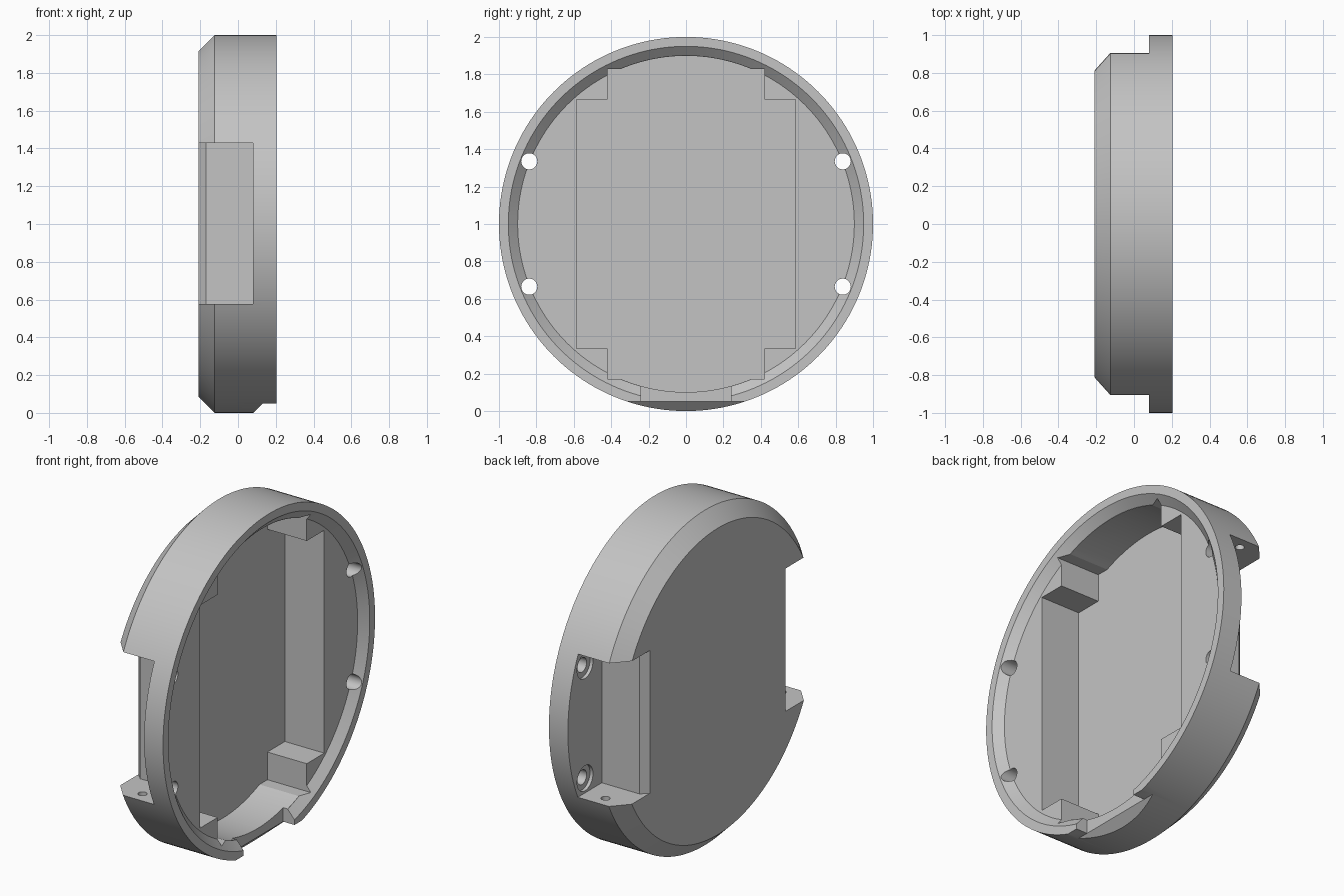
import bpy, bmesh, math
from mathutils import Vector

old = bpy.data.objects.get("Cube")
if old:
    bpy.data.objects.remove(old, do_unlink=True)

grey = bpy.data.materials.new("plain_grey")
grey.use_nodes = True
grey.diffuse_color = (0.55, 0.55, 0.55, 1)
grey.node_tree.nodes["Principled BSDF"].inputs["Base Color"].default_value = (0.55, 0.55, 0.55, 1)


def finish(bm, name):
    bmesh.ops.remove_doubles(bm, verts=bm.verts, dist=1e-5)
    bmesh.ops.recalc_face_normals(bm, faces=bm.faces)
    mesh = bpy.data.meshes.new(name)
    bm.to_mesh(mesh)
    bm.free()
    mesh.materials.append(grey)
    obj = bpy.data.objects.new(name, mesh)
    bpy.context.collection.objects.link(obj)
    return obj


def revolve(name, profile, y=0, z=1, steps=160):
    """Turn an (x, radius) profile about a line along x."""
    bm = bmesh.new()
    verts = [bm.verts.new((x, y, z + r)) for x, r in profile]
    edges = [bm.edges.new(pair) for pair in zip(verts, verts[1:])]
    bmesh.ops.spin(bm, geom=verts + edges, cent=(0, y, z), axis=(1, 0, 0),
                   angle=math.tau, steps=steps)
    return finish(bm, name)


def prism(name, outline, axis, low, high):
    """Extrude an outline along an axis; the two other axes stay in order."""
    def place(a, b, c):
        co = [a, b]
        co.insert("xyz".index(axis), c)
        return co
    bm = bmesh.new()
    face = bm.faces.new([bm.verts.new(place(a, b, low)) for a, b in outline])
    out = bmesh.ops.extrude_face_region(bm, geom=[face])
    shift = Vector(place(0, 0, high - low))
    bmesh.ops.translate(bm, vec=shift,
                        verts=[v for v in out["geom"] if isinstance(v, bmesh.types.BMVert)])
    return finish(bm, name)


def box(a, b, c, d):
    return [(a, c), (b, c), (b, d), (a, d)]


def cut(target, cutter):
    cutter.hide_render = True
    mod = target.modifiers.new("cut", "BOOLEAN")
    mod.operation = "DIFFERENCE"
    mod.solver = "EXACT"
    mod.object = cutter
    bpy.context.view_layer.objects.active = target
    bpy.ops.object.modifier_apply(modifier=mod.name)
    bpy.data.objects.remove(cutter, do_unlink=True)


# Chamfered round case with a conical lip and a shelf
case = revolve("round_case", [(-0.21, 0), (-0.21, 0.915), (-0.125, 1), (0.205, 1),
                              (0.205, 0.95), (0.16, 0.9), (0.16, 0)])

# Inner pocket with stepped corners and rounded ends
R = 0.899
start = math.acos(0.83 / R)
quarter = [(0.585, 0.665), (0.42, 0.665), (0.42, 0.83)]
quarter += [(R * math.sin(start * (1 - i / 10)), R * math.cos(start * (1 - i / 10)))
            for i in range(11)]
half = quarter + [(-y, z) for y, z in quarter[-2::-1]]
pocket = [(y, 1 + z) for y, z in half] + [(-y, 1 - z) for y, z in half]
cut(case, prism("pocket_cutter", pocket, "x", -0.10, 0.3))

# Side notches, pin holes in the lugs, and screw holes
for s in (-1, 1):
    notch = [(0.08, 1.2), (0.08, 0.68), (-0.17, 0.68), (-0.25, 0.6), (-0.25, 1.2)]
    cut(case, prism("notch_cutter", [(x, s * y) for x, y in notch], "z", 0.577, 1.43))
    pin = [(-0.05 + 0.025 * math.cos(math.tau * i / 24),
            s * 0.83 + 0.025 * math.sin(math.tau * i / 24)) for i in range(24)]
    cut(case, prism("pin_cutter", pin, "z", 0.5, 1.5))
    for t in (-1, 1):
        screw = [(0.05, 0), (0.05, 0.075), (0.1, 0.075), (0.1, 0.043), (0.3, 0.043), (0.3, 0)]
        cut(case, revolve("screw_cutter", screw, s * 0.838, 1 + t * 0.335, 32))

# Pry flat under the rim and the slot above it
flat = [(-0.02, -0.1), (0.13, 0.05), (0.3, 0.05), (0.3, -0.1)]
cut(case, prism("flat_cutter", flat, "y", -0.6, 0.6))
cut(case, prism("slot_cutter", box(-0.24, 0.24, -0.1, 0.3), "x", 0.13, 0.4))

bpy.ops.object.select_all(action="DESELECT")
case.select_set(True)
bpy.context.view_layer.objects.active = case
bpy.ops.object.shade_smooth_by_angle(angle=math.radians(20))
